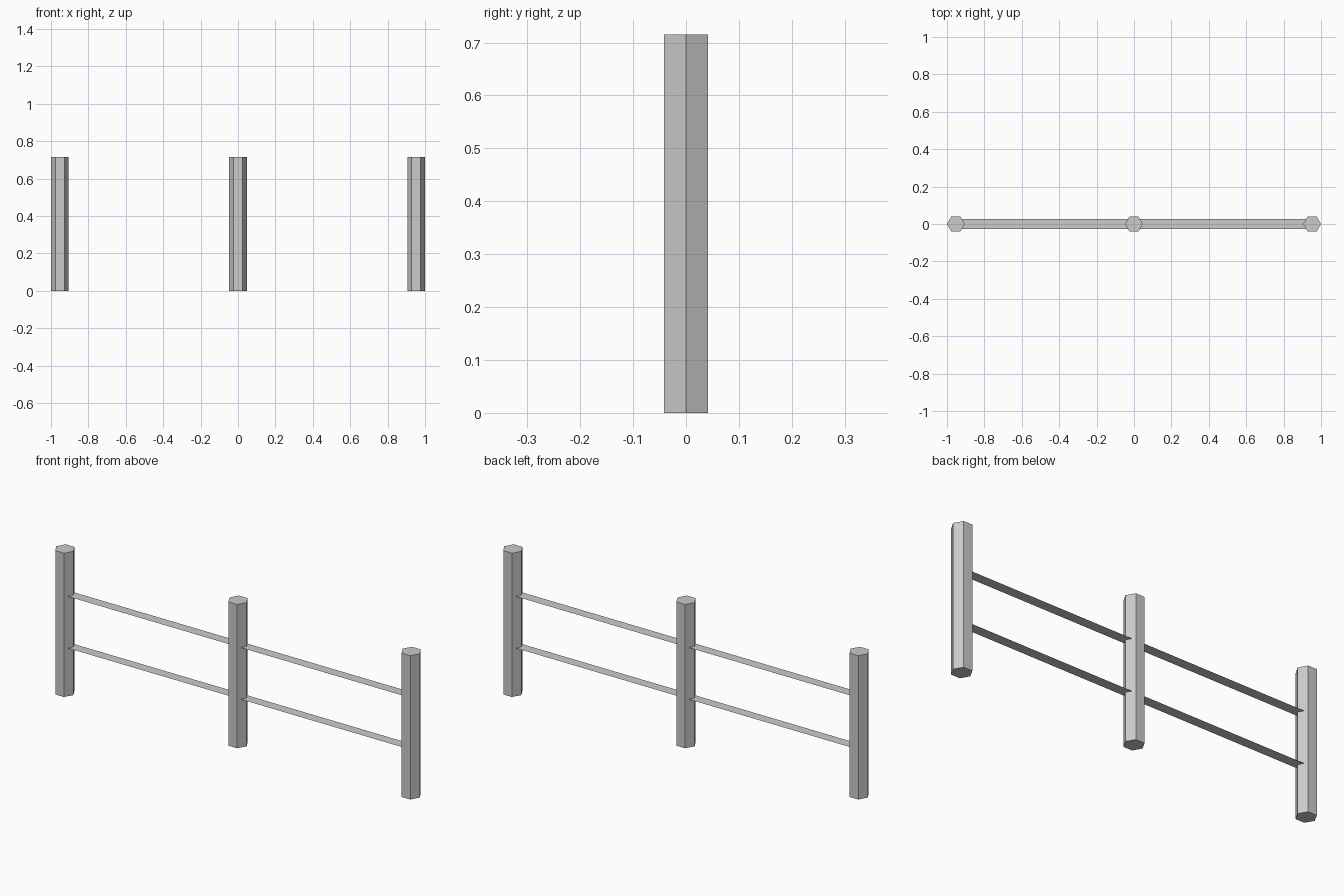
import bpy
import bmesh
import math
from mathutils import Matrix

cube = bpy.data.objects.get("Cube")
if cube:
    bpy.data.objects.remove(cube, do_unlink=True)

RADIUS = 0.0475
HEIGHT = 0.715
END_X = 1 - RADIUS
RAIL_HALF_WIDTH = 0.026

# Single plain grey
grey = bpy.data.materials.new("grey")
grey.use_nodes = True
colour = (0.6, 0.6, 0.6, 1)
grey.diffuse_color = colour
grey.node_tree.nodes["Principled BSDF"].inputs["Base Color"].default_value = colour


def finish(name, bm, location):
    mesh = bpy.data.meshes.new(name)
    bm.to_mesh(mesh)
    bm.free()
    mesh.materials.append(grey)
    obj = bpy.data.objects.new(name, mesh)
    obj.location = location
    bpy.context.collection.objects.link(obj)


def add_post(name, x):
    # Hexagonal prism with corners pointing along the fence
    bm = bmesh.new()
    bmesh.ops.create_cone(bm, cap_ends=True, segments=6, radius1=RADIUS,
                          radius2=RADIUS, depth=HEIGHT,
                          matrix=Matrix.Rotation(math.pi / 2, 4, "Z"))
    finish(name, bm, (x, 0, HEIGHT / 2))


def add_rail(name, z):
    # Flat strip without thickness, running between the end post axes
    bm = bmesh.new()
    bmesh.ops.create_grid(bm, x_segments=2, y_segments=1, size=1,
                          matrix=Matrix.Diagonal((END_X, RAIL_HALF_WIDTH, 1, 1)))
    finish(name, bm, (0, 0, z))


# Posts
for name, x in (("right_post", -END_X), ("middle_post", 0), ("left_post", END_X)):
    add_post(name, x)

# Rails
for name, z in (("lower_rail", 0.24), ("upper_rail", 0.497)):
    add_rail(name, z)
